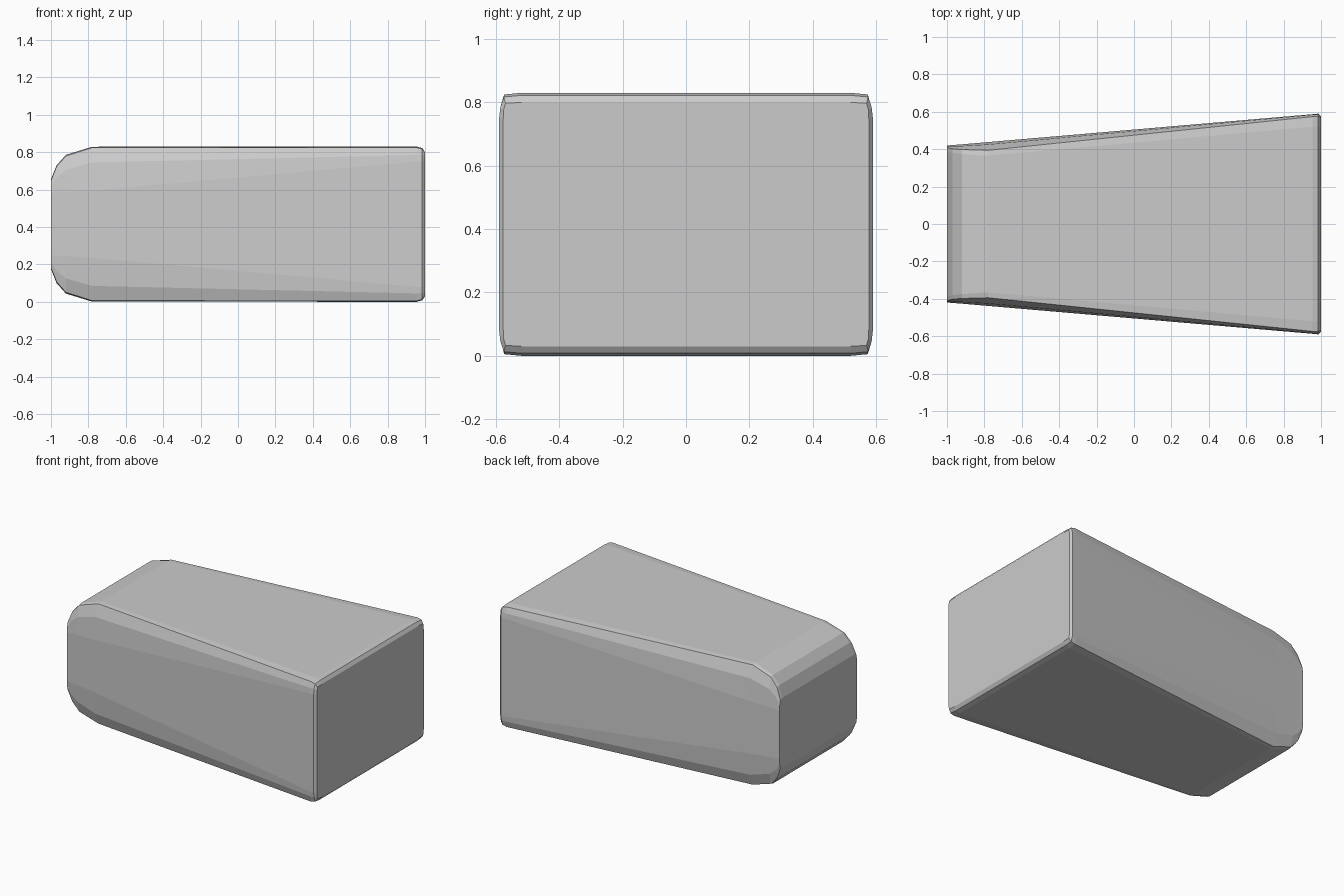
import bpy, bmesh

if "Cube" in bpy.data.objects:
    bpy.data.objects.remove(bpy.data.objects["Cube"])

MID = 0.415  # mid height of the body

# Stations along x: (x, quarter section as (half width, height from mid) from side to top)
stations = [
    (-1.00, [(0.420, 0.165), (0.417, 0.200), (0.410, 0.232), (0.385, 0.240)]),
    (-0.97, [(0.422, 0.168), (0.416, 0.250), (0.402, 0.308), (0.380, 0.315)]),
    (-0.92, [(0.426, 0.170), (0.417, 0.290), (0.398, 0.364), (0.375, 0.371)]),
    (-0.78, [(0.438, 0.180), (0.425, 0.330), (0.394, 0.409), (0.365, 0.414)]),
    (0.955, [(0.587, 0.335), (0.584, 0.370), (0.574, 0.410), (0.520, 0.415)]),
    (0.985, [(0.590, 0.335), (0.586, 0.370), (0.575, 0.402), (0.520, 0.407)]),
    (1.00, [(0.577, 0.333), (0.576, 0.360), (0.570, 0.382), (0.520, 0.385)]),
]


def ring(quarter):
    """Mirror the quarter section into a closed ring."""
    half = [(y, -z) for y, z in reversed(quarter)] + quarter
    return half + [(-y, -z) for y, z in half]


# Tapered body lofted through the stations
bm = bmesh.new()
rings = [[bm.verts.new((x, y, MID + z)) for y, z in ring(q)] for x, q in stations]
n = len(rings[0])
for a, b in zip(rings, rings[1:]):
    for i in range(n):
        j = (i + 1) % n
        bm.faces.new((a[i], a[j], b[j], b[i]))

# End caps
bm.faces.new(rings[0])
bm.faces.new(rings[-1])
bmesh.ops.recalc_face_normals(bm, faces=bm.faces[:])

mesh = bpy.data.meshes.new("tapered_body")
bm.to_mesh(mesh)
bm.free()
body = bpy.data.objects.new("tapered_body", mesh)
bpy.context.collection.objects.link(body)
